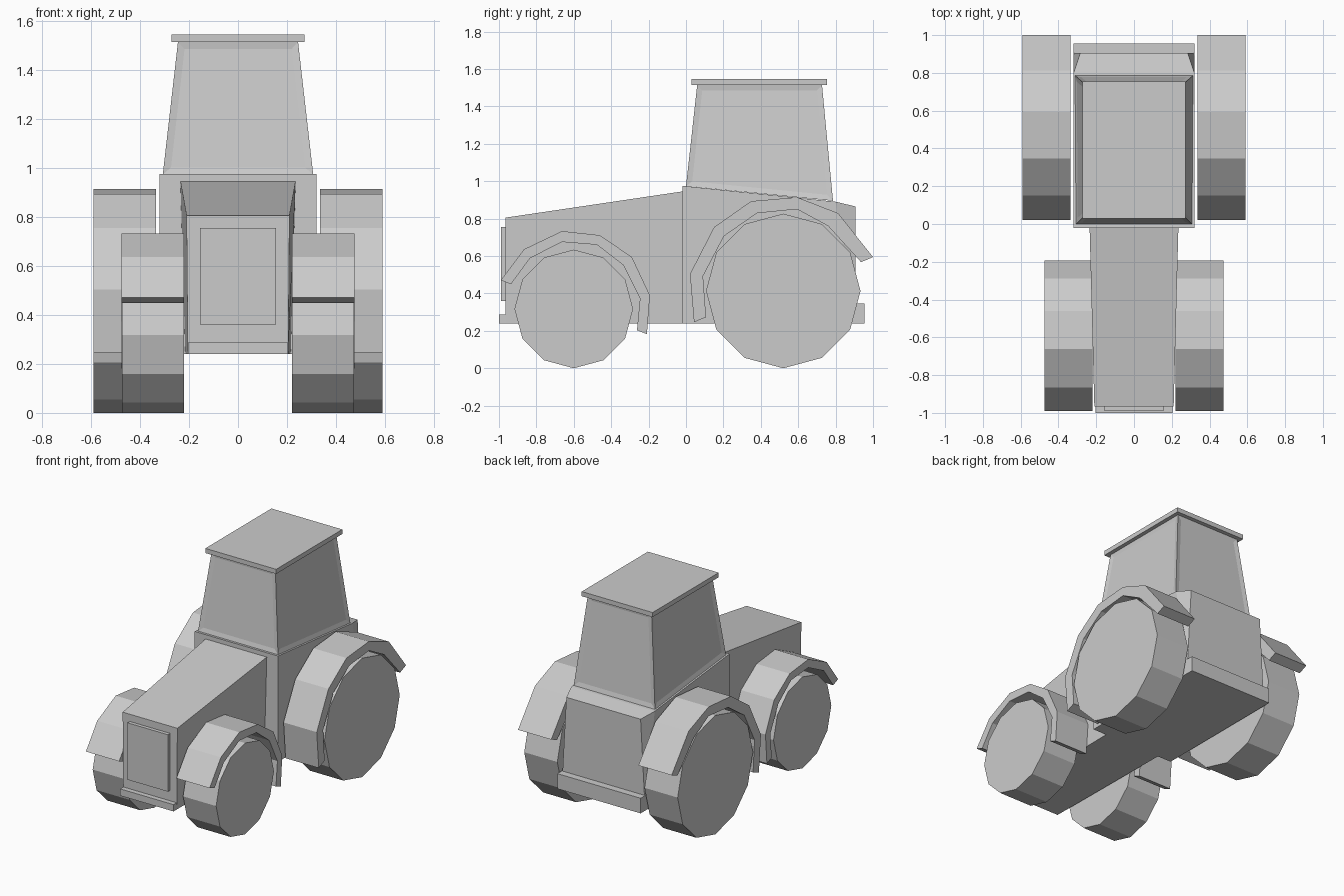
import bpy, bmesh, math
from mathutils import Matrix

cube = bpy.data.objects.get("Cube")
if cube:
    bpy.data.objects.remove(cube, do_unlink=True)

grey = bpy.data.materials.new("plain_grey")
grey.use_nodes = True
grey.diffuse_color = (0.6, 0.6, 0.6, 1)
grey.node_tree.nodes["Principled BSDF"].inputs["Base Color"].default_value = (0.6, 0.6, 0.6, 1)


def finish(name, bm):
    bmesh.ops.recalc_face_normals(bm, faces=bm.faces)
    mesh = bpy.data.meshes.new(name)
    bm.to_mesh(mesh)
    bm.free()
    mesh.materials.append(grey)
    obj = bpy.data.objects.new(name, mesh)
    bpy.context.collection.objects.link(obj)
    return obj


def loft(bm, ring_a, ring_b, caps=True):
    """Join two matching rings of points into a solid."""
    a = [bm.verts.new(p) for p in ring_a]
    b = [bm.verts.new(p) for p in ring_b]
    n = len(a)
    sides = [bm.faces.new((a[i], a[(i + 1) % n], b[(i + 1) % n], b[i])) for i in range(n)]
    if caps:
        bm.faces.new(a[::-1])
        bm.faces.new(b)
    return sides


def box(name, half_x, y0, y1, z0, z1):
    bm = bmesh.new()
    ring = [(-half_x, y0), (half_x, y0), (half_x, y1), (-half_x, y1)]
    loft(bm, [(x, y, z0) for x, y in ring], [(x, y, z1) for x, y in ring])
    return finish(name, bm)


def cross_section(y, low_x, high_x, z0, z1):
    return [(-low_x, y, z0), (low_x, y, z0), (high_x, y, z1), (-high_x, y, z1)]


# Hood, widening and rising toward the cab
bm = bmesh.new()
loft(bm, cross_section(-0.965, 0.205, 0.21, 0.24, 0.805),
     cross_section(-0.02, 0.215, 0.235, 0.24, 0.945))
finish("hood", bm)
box("grille_panel", 0.155, -0.99, -0.96, 0.36, 0.755)
box("front_bumper", 0.205, -1.0, -0.96, 0.24, 0.287)

# Rear body with sloping deck and tapered rear corners
bm = bmesh.new()
front = [bm.verts.new(p) for p in cross_section(-0.02, 0.32, 0.32, 0.24, 0.975)]
shoulder = [bm.verts.new((s * 0.32, 0.8, 0.89)) for s in (1, -1)]
tail = [bm.verts.new(p) for p in cross_section(0.905, 0.32, 0.285, 0.24, 0.865)]
bm.faces.new(front)
bm.faces.new(tail)
bm.faces.new((front[0], front[1], tail[1], tail[0]))
bm.faces.new((front[3], front[2], shoulder[0], shoulder[1]))
bm.faces.new((shoulder[1], shoulder[0], tail[2], tail[3]))
for f_low, f_top, sh, t_low, t_top in ((1, 2, 0, 1, 2), (0, 3, 1, 0, 3)):
    bm.faces.new((front[f_low], front[f_top], shoulder[sh], tail[t_low]))
    bm.faces.new((shoulder[sh], tail[t_top], tail[t_low]))
finish("rear_body", bm)
box("rear_bumper", 0.32, 0.89, 0.955, 0.24, 0.345)

# Cab with shallow inset windows
bm = bmesh.new()
panes = loft(bm,
             [(-0.307, 0, 0.973), (0.307, 0, 0.973), (0.312, 0.786, 0.895), (-0.312, 0.786, 0.895)],
             [(-0.245, 0.06, 1.515), (0.245, 0.06, 1.515), (0.245, 0.727, 1.515), (-0.245, 0.727, 1.515)])
bmesh.ops.recalc_face_normals(bm, faces=bm.faces)
bmesh.ops.inset_individual(bm, faces=panes, thickness=0.03, depth=-0.006, use_even_offset=True)
finish("cab", bm)
bm = bmesh.new()
box("roof", 0.272, 0.03, 0.755, 1.513, 1.545)

# Fender outline: outer edge front to back, then inner edge back to front
outer = [(1.0, 0.594), (0.813, 0.829), (0.594, 0.914), (0.348, 0.893),
         (0.15, 0.754), (0.021, 0.503), (0.043, 0.246)]
inner = [(0.107, 0.273), (0.091, 0.492), (0.203, 0.706), (0.38, 0.829),
         (0.594, 0.85), (0.76, 0.76), (0.936, 0.567)]


def fender(name, x0, x1, outline):
    bm = bmesh.new()
    rings = [[bm.verts.new((x, y, z)) for y, z in outline] for x in (x0, x1)]
    a, b = rings
    n = len(outline)
    for i in range(n):
        j = (i + 1) % n
        bm.faces.new((a[i], a[j], b[j], b[i]))
    for ring in rings:
        for i in range(n // 2 - 1):
            bm.faces.new((ring[i], ring[i + 1], ring[n - 2 - i], ring[n - 1 - i]))
    finish(name, bm)


def wheel(name, x0, x1, y, radius):
    bm = bmesh.new()
    turn = [math.tau * i / 12 for i in range(12)]
    rings = [[(x, y + radius * math.sin(t), radius - radius * math.cos(t)) for t in turn]
             for x in (x0, x1)]
    loft(bm, *rings)
    finish(name, bm)


# The front fender is a smaller copy of the rear one, turned end for end
front_outer = [(-0.99, 0.47), (-0.866, 0.636), (-0.663, 0.733), (-0.46, 0.711),
               (-0.289, 0.594), (-0.193, 0.39), (-0.209, 0.182)]
front_inner = [(-0.262, 0.203), (-0.246, 0.374), (-0.335, 0.551), (-0.476, 0.66),
               (-0.663, 0.675), (-0.834, 0.588), (-0.936, 0.449)]
for side, s in (("left", 1), ("right", -1)):
    wheel(f"front_{side}_wheel", s * 0.22, s * 0.474, -0.6, 0.317)
    wheel(f"rear_{side}_wheel", s * 0.335, s * 0.589, 0.52, 0.413)
    fender(f"front_{side}_fender", s * 0.22, s * 0.475, front_outer + front_inner)
    fender(f"rear_{side}_fender", s * 0.335, s * 0.59, outer + inner)
